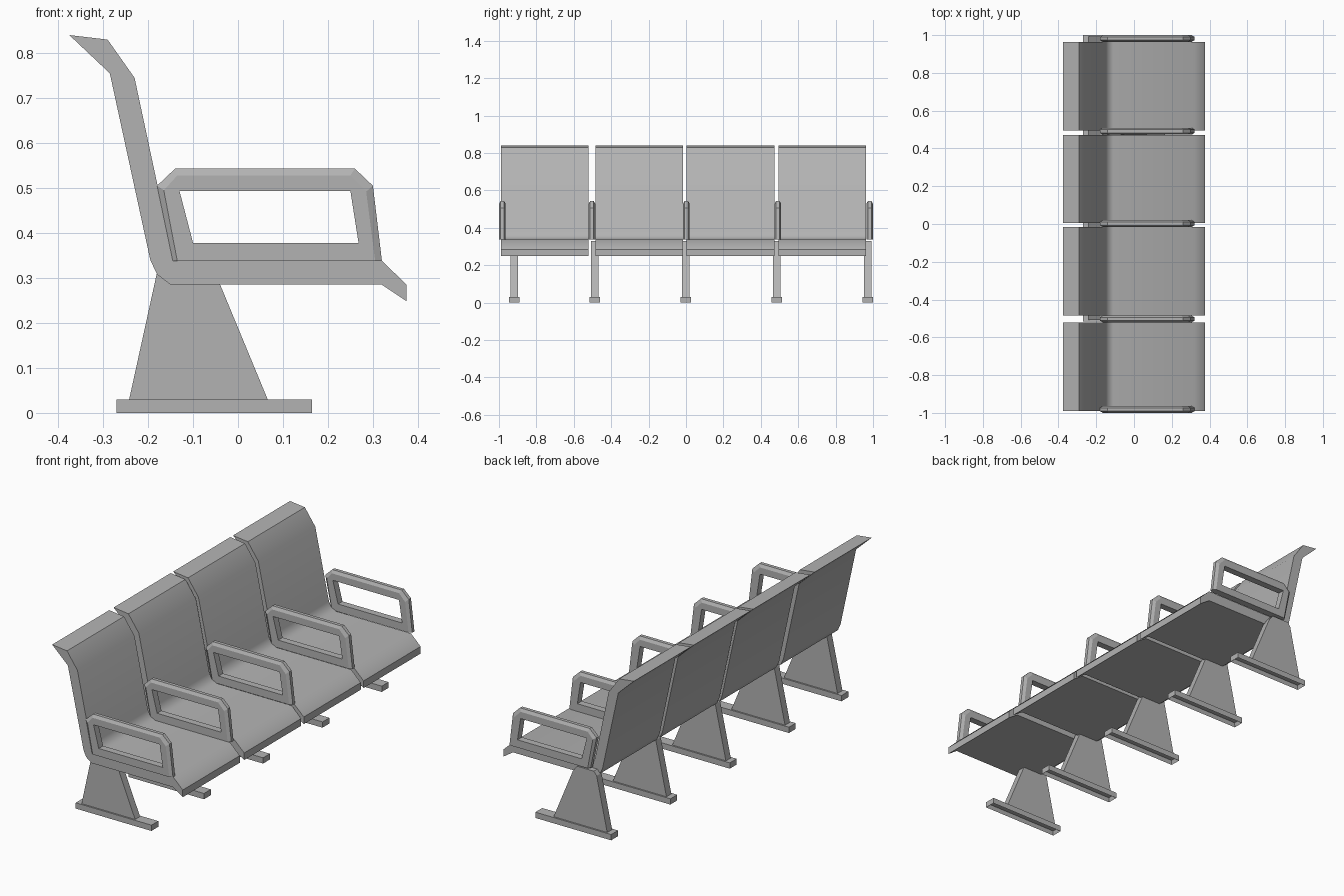
import bpy
import bmesh
import math

cube = bpy.data.objects.get("Cube")
if cube:
    bpy.data.objects.remove(cube, do_unlink=True)

# One plain grey for the whole bench
grey = bpy.data.materials.new("plain_grey")
grey.use_nodes = True
color = (0.45, 0.45, 0.45, 1.0)
grey.diffuse_color = color
grey.node_tree.nodes["Principled BSDF"].inputs["Base Color"].default_value = color


def finish(name, bm):
    """Turn a bmesh into a named, shaded object."""
    bmesh.ops.remove_doubles(bm, verts=bm.verts, dist=0.0005)
    bmesh.ops.recalc_face_normals(bm, faces=bm.faces)
    mesh = bpy.data.meshes.new(name)
    bm.to_mesh(mesh)
    bm.free()
    mesh.materials.append(grey)
    obj = bpy.data.objects.new(name, mesh)
    bpy.context.collection.objects.link(obj)
    return obj


def prism(profile, y0, y1):
    """Extrude an x-z profile from y0 to y1."""
    bm = bmesh.new()
    face = bm.faces.new([bm.verts.new((x, y0, z)) for x, z in profile])
    ext = bmesh.ops.extrude_face_region(bm, geom=[face])
    for v in ext["geom"]:
        if isinstance(v, bmesh.types.BMVert):
            v.co.y = y1
    bmesh.ops.recalc_face_normals(bm, faces=bm.faces)
    return bm


def smooth(obj, degrees):
    bpy.ops.object.select_all(action="DESELECT")
    obj.select_set(True)
    bpy.context.view_layer.objects.active = obj
    bpy.ops.object.shade_smooth_by_angle(angle=math.radians(degrees))


# Seat shells: headrest lip, back, pan and drooping front edge
SEAT = [(-0.375, 0.84), (-0.29, 0.83), (-0.23, 0.745), (-0.152, 0.38),
        (-0.138, 0.352), (-0.11, 0.338), (0.32, 0.338), (0.375, 0.285),
        (0.375, 0.248), (0.32, 0.285), (-0.15, 0.285), (-0.18, 0.308),
        (-0.195, 0.34), (-0.285, 0.755)]
for i, y in enumerate((-0.755, -0.251, 0.238, 0.729)):
    seat = finish(f"seat_{i + 1}", prism(SEAT, y - 0.234, y + 0.234))
    smooth(seat, 46)

# Armrests: closed loops with a chamfered outer rim
RIM = [(-0.145, 0.338), (-0.18, 0.505), (-0.14, 0.543),
       (0.26, 0.543), (0.30, 0.505), (0.32, 0.338)]
SIDE = [(-0.135, 0.338), (-0.165, 0.495), (-0.135, 0.528),
        (0.25, 0.528), (0.285, 0.492), (0.305, 0.338)]
HOLE = [(-0.10, 0.378), (-0.13, 0.493), (-0.13, 0.493),
        (0.25, 0.493), (0.25, 0.493), (0.268, 0.378)]
HALF, RIM_HALF = 0.018, 0.009


def armrest(name, y):
    bm = bmesh.new()
    layers = [(HOLE, -HALF), (SIDE, -HALF), (RIM, -RIM_HALF),
              (RIM, RIM_HALF), (SIDE, HALF), (HOLE, HALF)]
    rings = [[bm.verts.new((x, y + dy, z)) for x, z in pts] for pts, dy in layers]
    for r, ring in enumerate(rings):
        after = rings[(r + 1) % len(rings)]
        for k in range(len(ring)):
            n = (k + 1) % len(ring)
            bm.faces.new((ring[k], ring[n], after[n], after[k]))
    # close the flat underside, where the chamfer tapers away
    return finish(name, bm)


for i, y in enumerate((-0.982, -0.503, 0.002, 0.491, 0.982)):
    armrest(f"armrest_{i + 1}", y)

# Legs: tapered plates on hollow floor rails
LEG = [(-0.242, 0.03), (-0.181, 0.308), (-0.165, 0.328),
       (-0.068, 0.328), (-0.045, 0.298), (0.066, 0.03)]
FOOT = [(-0.27, 0.0), (-0.27, 0.03), (0.165, 0.03), (0.165, 0.0)]
for i, y in enumerate((-0.918, -0.487, -0.002, 0.486, 0.972)):
    finish(f"leg_{i + 1}", prism(LEG, y - 0.02, y + 0.02))
    bm = prism(FOOT, y - 0.028, y + 0.028)
    under = [f for f in bm.faces if f.normal.z < -0.9]
    bmesh.ops.inset_region(bm, faces=under, thickness=0.01)
    for v in under[0].verts:
        v.co.z = 0.02
    finish(f"foot_rail_{i + 1}", bm)
